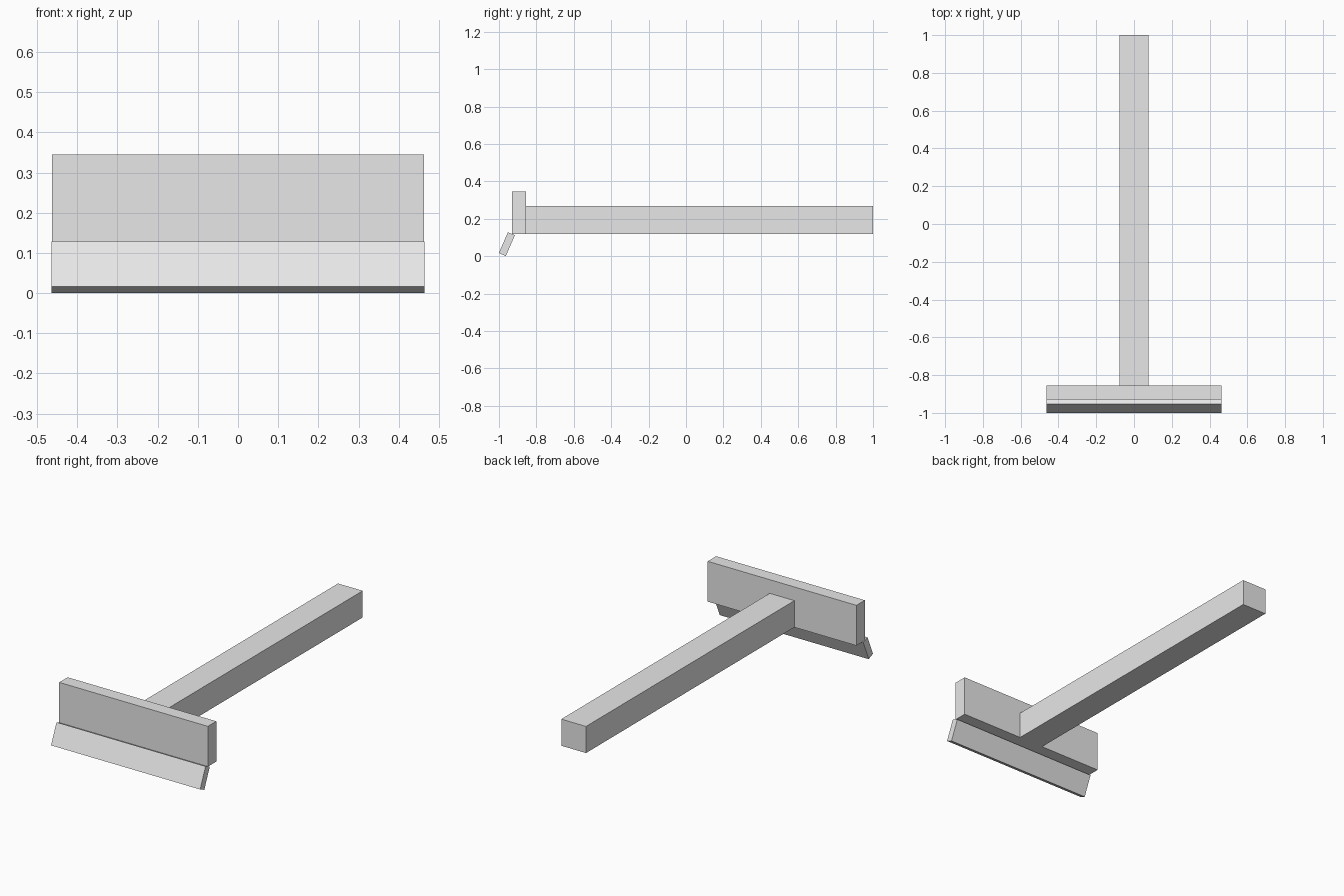
import bpy, math
from mathutils import Vector

cube = bpy.data.objects.get("Cube")
if cube:
    bpy.data.objects.remove(cube, do_unlink=True)

# Single plain grey
grey = bpy.data.materials.new("plain_grey")
grey.use_nodes = True
grey.diffuse_color = (0.8, 0.8, 0.8, 1)
grey.node_tree.nodes["Principled BSDF"].inputs["Base Color"].default_value = (0.8, 0.8, 0.8, 1)


def box(name, center, size, tilt=0.0):
    """Flat-shaded box, tilted about the x axis."""
    bpy.ops.mesh.primitive_cube_add(size=1)
    ob = bpy.context.object
    ob.name = name
    ob.scale = size
    ob.rotation_euler = (tilt, 0, 0)
    ob.location = Vector(center)
    bpy.ops.object.transform_apply(location=False, rotation=False, scale=True)
    ob.data.materials.append(grey)
    return ob


BASE = 0.118  # shared underside of handle and head

# Long square handle, butting against the back of the head
box("handle", (0, 0.0725, BASE + 0.075), (0.154, 1.855, 0.15))

# Upright head plate
box("head", (0, -0.8925, BASE + 0.1135), (0.927, 0.075, 0.227))

# Thin blade slanting forward below the head
box("blade", (0, -0.9577, 0.0643), (0.929, 0.0406, 0.1215), -math.radians(23.5))
